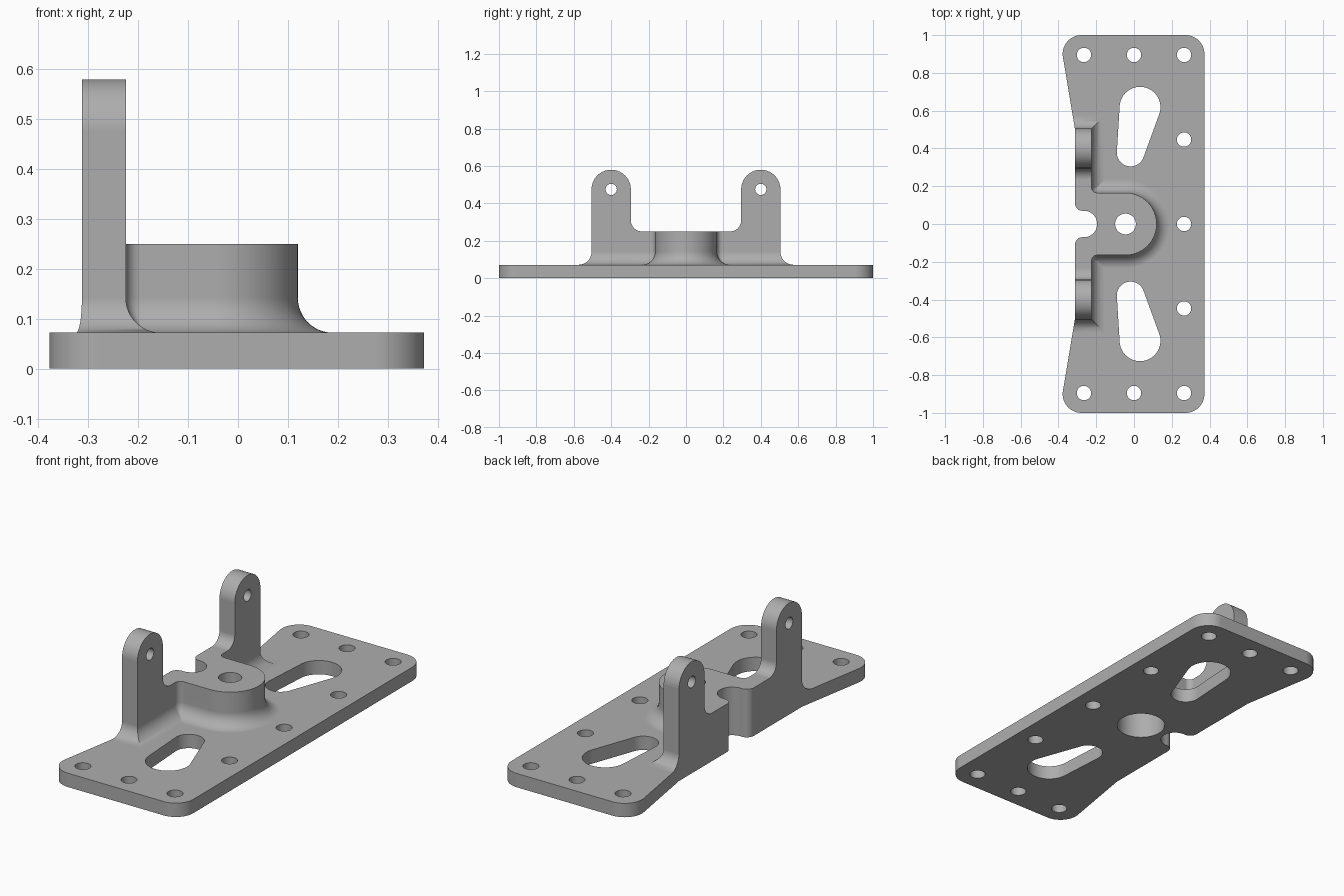
import bpy, bmesh
from math import sin, cos, pi, tan
from mathutils import Vector

if "Cube" in bpy.data.objects:
    bpy.data.objects.remove(bpy.data.objects["Cube"], do_unlink=True)

grey = bpy.data.materials.new("plain grey")
grey.use_nodes = True
grey.diffuse_color = (0.42, 0.42, 0.42, 1)
grey.node_tree.nodes["Principled BSDF"].inputs["Base Color"].default_value = (0.42, 0.42, 0.42, 1)

PLATE, STEP = 0.072, 0.25        # plate top, boss top
WALL, OUT, EDGE = -0.225, -0.45, -0.313
LUG_Y, LUG_R = 0.4, 0.105
LUG_END = LUG_Y + LUG_R
BOSS_X, BOSS_R, FILLET = -0.045, 0.165, 0.07


def loft(name, rings):
    """Closed solid through rings of equal point count."""
    bm = bmesh.new()
    loops = [[bm.verts.new(p) for p in ring] for ring in rings]
    n = len(loops[0])
    for a, b in zip(loops, loops[1:]):
        for i in range(n):
            j = (i + 1) % n
            bm.faces.new((a[i], a[j], b[j], b[i]))
    bm.faces.new(loops[0][::-1])
    bm.faces.new(loops[-1])
    bmesh.ops.recalc_face_normals(bm, faces=bm.faces)
    mesh = bpy.data.meshes.new(name)
    bm.to_mesh(mesh)
    bm.free()
    mesh.materials.append(grey)
    ob = bpy.data.objects.new(name, mesh)
    bpy.context.collection.objects.link(ob)
    return ob


def prism(name, pts, lo, hi, axis="z"):
    if axis == "z":
        return loft(name, [[(a, b, h) for a, b in pts] for h in (lo, hi)])
    return loft(name, [[(h, a, b) for a, b in pts] for h in (lo, hi)])


def arc(cx, cy, r, a0, a1, n=16):
    return [(cx + r * cos(a0 + (a1 - a0) * i / n), cy + r * sin(a0 + (a1 - a0) * i / n))
            for i in range(n + 1)]


def circle(cx, cy, r, n=40):
    return arc(cx, cy, r, 0, 2 * pi, n)[:-1]


def rounded(corners, n=14):
    """Outline from (x, y, radius) corners, with doubled points dropped."""
    out = []
    for i, (x, y, r) in enumerate(corners):
        p = Vector((x, y))
        if r == 0:
            pts = [p]
        else:
            u = (Vector(corners[i - 1][:2]) - p).normalized()
            v = (Vector(corners[(i + 1) % len(corners)][:2]) - p).normalized()
            half = u.angle(v) / 2
            mid = p + (u + v).normalized() * (r / sin(half))
            a, b = p + u * (r / tan(half)) - mid, p + v * (r / tan(half)) - mid
            sweep = a.angle(b)
            pts = [mid + (a * sin(sweep * (1 - k / n)) + b * sin(sweep * k / n)) / sin(sweep)
                   for k in range(n + 1)]
        for q in pts:
            if not out or (q - out[-1]).length > 1e-4:
                out.append(q)
    if (out[0] - out[-1]).length < 1e-4:
        out.pop()
    return [tuple(q) for q in out]


def hull(c1, r1, c2, r2):
    """Teardrop outline around two circles."""
    bm = bmesh.new()
    for x, y in circle(*c1, r1, 64) + circle(*c2, r2, 64):
        bm.verts.new((x, y, 0))
    pts = sorted({(v.co.x, v.co.y) for v in bm.verts})
    bm.free()

    def chain(seq):
        res = []
        for p in seq:
            while len(res) > 1 and ((res[-1][0] - res[-2][0]) * (p[1] - res[-2][1])
                                    - (res[-1][1] - res[-2][1]) * (p[0] - res[-2][0])) <= 1e-9:
                res.pop()
            res.append(p)
        return res[:-1]
    return chain(pts) + chain(pts[::-1])


def combine(target, tool, operation):
    mod = target.modifiers.new("combine", "BOOLEAN")
    mod.operation, mod.object, mod.solver = operation, tool, "EXACT"
    bpy.context.view_layer.objects.active = target
    bpy.ops.object.modifier_apply(modifier=mod.name)
    bpy.data.objects.remove(tool, do_unlink=True)


def footprint(d, z):
    """Wall and boss contour pushed outward by d."""
    xw, yb, r = WALL + d, BOSS_R + d, max(0.03 - d, 0.002)
    half = [(OUT, LUG_END + d), (xw, LUG_END + d)] + arc(xw + r, yb + r, r, pi, 1.5 * pi, 8)
    pts = half + arc(BOSS_X, 0, yb, pi / 2, -pi / 2, 48) + [(x, -y) for x, y in half[::-1]]
    return [(x, y, z) for x, y in pts]


# Oversized slab, later trimmed to the plate outline
bracket = prism("mounting_bracket", [(-0.6, -1.2), (0.6, -1.2), (0.6, 1.2), (-0.6, 1.2)], 0, PLATE)

# Wall and boss with a curved foot
steps = [k / 12 * pi / 2 for k in range(12, -1, -1)]
rings = [footprint(FILLET * (1 - cos(a)), PLATE + FILLET * (1 - sin(a))) for a in steps]
combine(bracket, loft("wall_and_boss", rings + [footprint(0, STEP)]), "UNION")

# Upright lugs
for s in (1, -1):
    inner, top = LUG_Y - LUG_R, 0.58
    profile = rounded([(LUG_END, STEP, 0), (LUG_END, top, LUG_R), (inner, top, LUG_R),
                       (inner, STEP, 0.06), (inner - 0.06, STEP, 0)])
    combine(bracket, prism("lug", [(s * y, z) for y, z in profile], OUT, WALL, "x"), "UNION")

# Plate outline with tapered waist and central notch
upper = [(-0.195, 0.07, 0.07), (EDGE, 0.07, 0.04), (EDGE, LUG_END, 0),
         (-0.396, 1, 0.1), (0.373, 1, 0.1)]
outline = rounded(upper + [(x, -y, r) for x, y, r in upper[::-1]])
combine(bracket, prism("outline", outline, -0.2, 1), "INTERSECT")

# Screw holes, tapered slots, lug pin holes
holes = [(0.265, 0)]
for s in (1, -1):
    holes += [(x, s * 0.895) for x in (-0.265, 0, 0.265)] + [(0.265, s * 0.447)]
    slot = hull((0.032, s * 0.618), 0.108, (-0.018, s * 0.378), 0.073)
    combine(bracket, prism("slot", slot, -0.1, 0.2), "DIFFERENCE")
    combine(bracket, prism("pin_hole", circle(s * LUG_Y, 0.475, 0.03), -0.6, 0, "x"), "DIFFERENCE")
for x, y in holes:
    combine(bracket, prism("screw_hole", circle(x, y, 0.038), -0.1, 0.2), "DIFFERENCE")

# Boss hole with a wide bore from below
combine(bracket, prism("bore", circle(BOSS_X, 0, 0.118, 64), -0.1, 0.19), "DIFFERENCE")
combine(bracket, prism("boss_hole", circle(BOSS_X, 0, 0.055), 0.1, 0.4), "DIFFERENCE")

# Smooth curves, crisp edges
bpy.ops.object.select_all(action="DESELECT")
bracket.select_set(True)
bpy.context.view_layer.objects.active = bracket
bpy.ops.object.shade_smooth_by_angle(angle=pi / 6)
weighted = bracket.modifiers.new("flat_faces", "WEIGHTED_NORMAL")
weighted.keep_sharp = True
